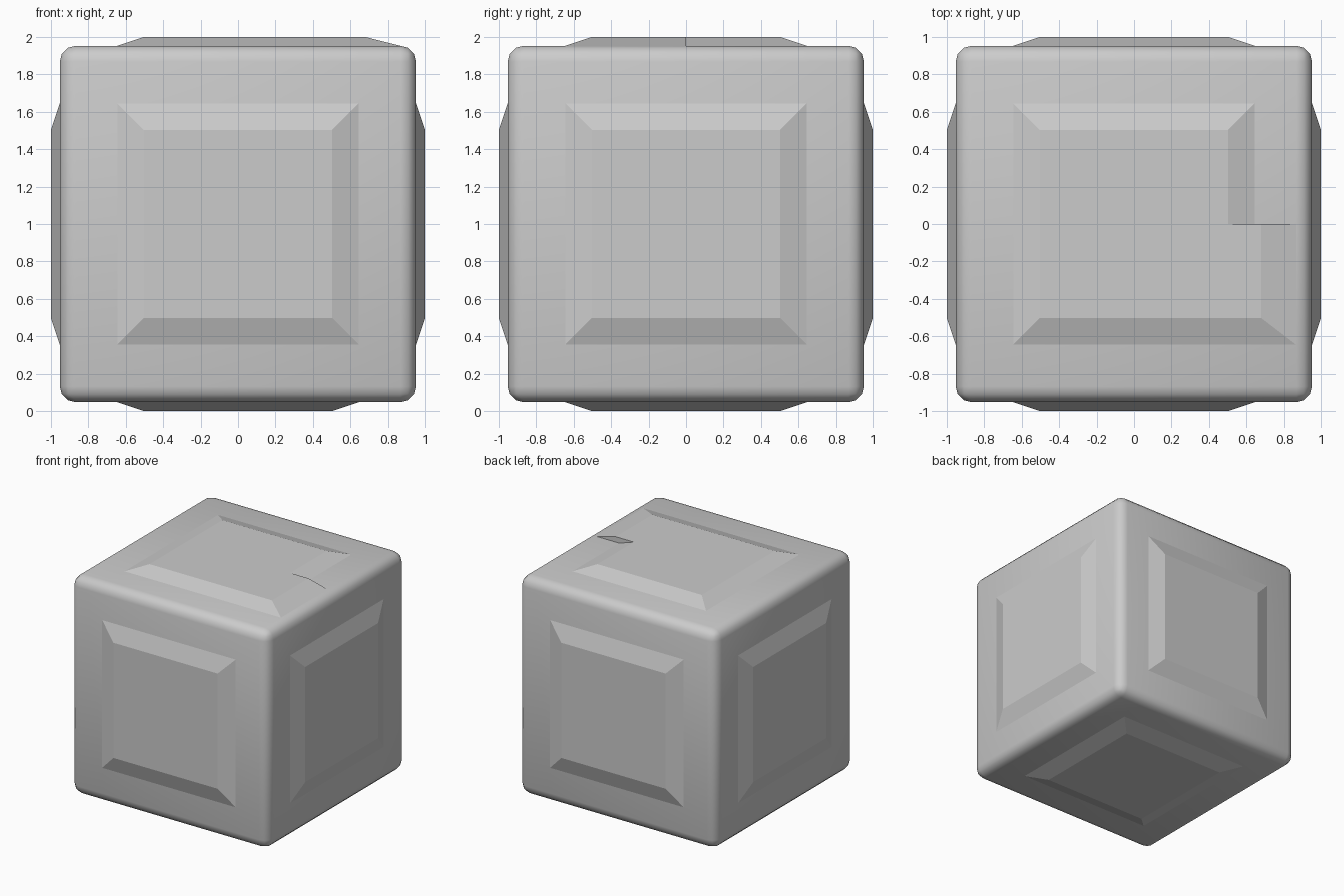
import bpy, bmesh
from math import radians
from mathutils import Matrix, Vector

if "Cube" in bpy.data.objects:
    bpy.data.objects.remove(bpy.data.objects["Cube"])

BODY, FULL = 0.953, 1.0      # half sizes of body and of body plus panels
OUT, IN = 0.645, 0.503       # half widths of a panel's base and top


def make_object(name, bm, angle):
    bmesh.ops.recalc_face_normals(bm, faces=bm.faces[:])
    mesh = bpy.data.meshes.new(name)
    bm.to_mesh(mesh)
    bm.free()
    obj = bpy.data.objects.new(name, mesh)
    bpy.context.collection.objects.link(obj)
    bpy.ops.object.select_all(action='DESELECT')
    obj.select_set(True)
    bpy.context.view_layer.objects.active = obj
    bpy.ops.object.shade_smooth_by_angle(angle=radians(angle))
    return obj


def panel(name, base, top, rot):
    """Bevelled raised panel: base outline lies on the body, top outline outside."""
    bm = bmesh.new()
    rings = [[bm.verts.new(rot @ Vector((x, y, h)) + Vector((0, 0, 1))) for x, y in pts]
             for pts, h in ((base, BODY - 0.02), (base, BODY), (top, FULL))]
    n = len(base)
    for a, b in zip(rings, rings[1:]):
        for i in range(n):
            j = (i + 1) % n
            bm.faces.new((a[i], a[j], b[j], b[i]))
    bm.faces.new(rings[0])
    bm.faces.new(rings[-1])
    make_object(name, bm, 5)


# Rounded cube body
bm = bmesh.new()
bmesh.ops.create_cube(bm, size=2 * BODY, matrix=Matrix.Translation((0, 0, 1)))
bmesh.ops.bevel(bm, geom=bm.edges[:], offset=0.085, segments=3, profile=0.5, affect='EDGES')
make_object("rounded_body", bm, 50)

# Plain square panels on the sides and underneath
def square(h):
    return [(-h, -h), (h, -h), (h, h), (-h, h)]

for name, angle, axis in (("front_panel", 90, 'X'), ("back_panel", -90, 'X'),
                          ("right_panel", 90, 'Y'), ("left_panel", -90, 'Y'),
                          ("bottom_panel", 180, 'X')):
    panel(name, square(OUT), square(IN), Matrix.Rotation(radians(angle), 3, axis))

# Top panel: its front half reaches further right, with a step at the middle
def stepped(h, reach):
    return [(-h, -h), (reach, -h), (reach, 0), (h, 0), (h, h), (-h, h)]

panel("top_panel", stepped(OUT, 0.865), stepped(IN, 0.68), Matrix.Identity(3))
